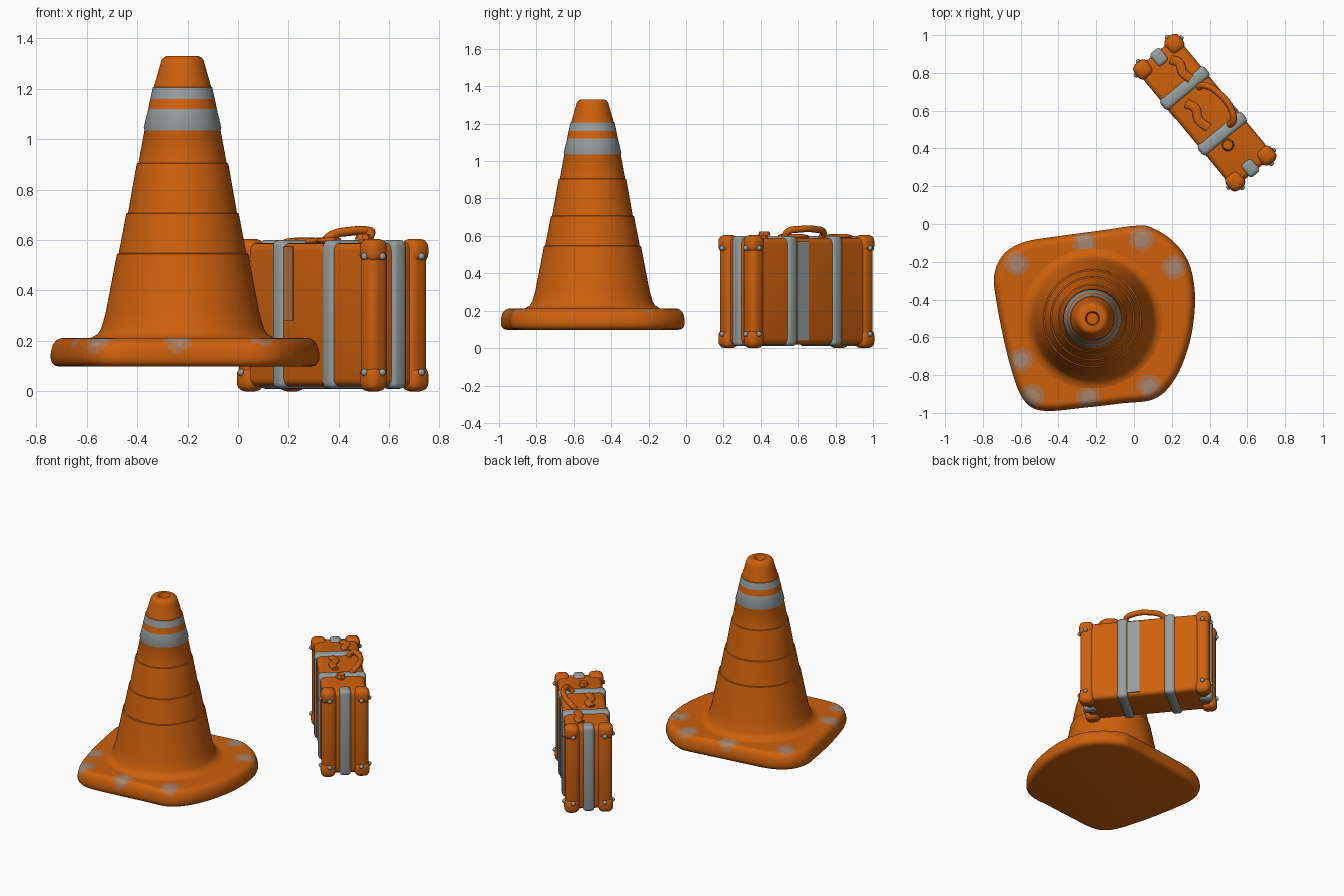
import bpy, bmesh, math
from mathutils import Vector, Matrix

if "Cube" in bpy.data.objects:
    bpy.data.objects.remove(bpy.data.objects["Cube"])


def material(name, rgb):
    m = bpy.data.materials.new(name)
    m.diffuse_color = (*rgb, 1)
    m.use_nodes = True
    m.node_tree.nodes["Principled BSDF"].inputs["Base Color"].default_value = m.diffuse_color
    return m


ORANGE = material("orange", (0.61, 0.118, 0.004))
GREY = material("grey", (0.31, 0.34, 0.34))
SMEAR = material("faded orange", (0.46, 0.17, 0.06))
WORN = material("worn core", (0.38, 0.24, 0.16))


def finish(name, bm, mats, matrix=Matrix(), angle=40):
    bmesh.ops.recalc_face_normals(bm, faces=bm.faces)
    me = bpy.data.meshes.new(name)
    bm.to_mesh(me)
    bm.free()
    for m in mats:
        me.materials.append(m)
    ob = bpy.data.objects.new(name, me)
    bpy.context.collection.objects.link(ob)
    ob.matrix_world = matrix
    bpy.ops.object.select_all(action='DESELECT')
    ob.select_set(True)
    bpy.context.view_layer.objects.active = ob
    bpy.ops.object.shade_smooth_by_angle(angle=math.radians(angle))
    return ob


def loft(bm, rings, cap_start=True, cap_end=True):
    vs = [[bm.verts.new(p) for p in r] for r in rings]
    n = len(vs[0])
    for a, b in zip(vs, vs[1:]):
        for i in range(n):
            j = (i + 1) % n
            bm.faces.new((a[i], a[j], b[j], b[i]))
    if cap_start:
        bm.faces.new(vs[0][::-1])
    if cap_end:
        bm.faces.new(vs[-1])


# cone body: lathed profile with small steps, grey bands chosen by height
CX, CY = -0.22, -0.5
profile = [(0.40, 0.205), (0.36, 0.213), (0.335, 0.228), (0.322, 0.25), (0.305, 0.31),
           (0.263, 0.53), (0.26, 0.545), (0.253, 0.548), (0.226, 0.69), (0.223, 0.705),
           (0.216, 0.708), (0.184, 0.89), (0.181, 0.903), (0.175, 0.906), (0.151, 1.035),
           (0.154, 1.045), (0.136, 1.12), (0.128, 1.16), (0.118, 1.205), (0.114, 1.207),
           (0.09, 1.29), (0.084, 1.312), (0.074, 1.325), (0.062, 1.33), (0.038, 1.33),
           (0.032, 1.322), (0.03, 1.27)]
bm = bmesh.new()
SEG = 72
loft(bm, [[(CX + r * math.cos(2 * math.pi * k / SEG), CY + r * math.sin(2 * math.pi * k / SEG), z)
           for k in range(SEG)] for r, z in profile])
for f in bm.faces:
    z = f.calc_center_median().z
    f.material_index = int(1.035 < z < 1.12 or 1.16 < z < 1.205)
finish("cone_body", bm, [ORANGE, GREY])

# cone base: smooth lopsided outline lofted in rings
outline = [(-0.74, -0.27), (-0.69, -0.16), (-0.58, -0.095), (-0.39, -0.063), (-0.18, -0.035),
           (0.0, -0.01), (0.085, -0.016), (0.2, -0.085), (0.285, -0.195), (0.32, -0.34),
           (0.317, -0.5), (0.285, -0.66), (0.217, -0.82), (0.11, -0.925), (-0.07, -0.95),
           (-0.26, -0.972), (-0.455, -0.99), (-0.55, -0.965), (-0.61, -0.885),
           (-0.655, -0.75), (-0.69, -0.61), (-0.73, -0.4)]
pts = [Vector(p) for p in outline]
smooth = []
for i in range(len(pts)):
    p0, p1, p2, p3 = (pts[(i + k) % len(pts)] for k in (-1, 0, 1, 2))
    for s in range(10):
        t = s / 10
        smooth.append(0.5 * (2 * p1 + (p2 - p0) * t + (2 * p0 - 5 * p1 + 4 * p2 - p3) * t * t
                             + (3 * p1 - p0 - 3 * p2 + p3) * t ** 3))
levels = [(0.93, 0.098), (0.97, 0.102), (0.99, 0.113), (1, 0.128), (1, 0.14), (1, 0.15),
          (0.996, 0.163), (0.988, 0.178), (0.976, 0.191), (0.958, 0.202), (0.935, 0.209)]
levels += [(0.915 - 0.02 * k, 0.211) for k in range(19)]
mid = Vector((-0.21, -0.5))
bm = bmesh.new()
loft(bm, [[(*(mid + (p - mid) * s), z) for p in smooth] for s, z in levels])
# worn patches around the rim
patches = [(-0.62, -0.21), (-0.26, -0.10), (0.04, -0.08), (0.21, -0.23),
           (-0.60, -0.72), (-0.54, -0.91), (-0.24, -0.92), (0.08, -0.86)]
for f in bm.faces:
    c = f.calc_center_median()
    d = min((c - Vector((x, y, 0.195))).length for x, y in patches)
    f.material_index = 0 if c.z < 0.12 or d > 0.066 else 1 if d > 0.043 else 2
finish("cone_base", bm, [ORANGE, SMEAR, WORN])

# suitcase frame: local x = length, local y = thickness
CASE = Matrix.Translation((0.375, 0.59, 0)) @ Matrix.Rotation(math.radians(-50.5), 4, 'Z')


def box(name, lo, hi, bevel, mat, segments=4):
    bm = bmesh.new()
    bmesh.ops.create_cube(bm, size=1)
    lo, hi = Vector(lo), Vector(hi)
    for v in bm.verts:
        v.co = (lo + hi) / 2 + Vector(a * b for a, b in zip(v.co, hi - lo))
    if bevel:
        bmesh.ops.bevel(bm, geom=bm.edges[:], offset=bevel, segments=segments,
                        profile=0.5, affect='EDGES')
    return finish(name, bm, [mat], CASE)


def mirrored_box(name, lo, hi, bevel, mat, sx, sy):
    a = (lo[0] * sx, lo[1] * sy, lo[2])
    b = (hi[0] * sx, hi[1] * sy, hi[2])
    box(name, [min(p) for p in zip(a, b)], [max(p) for p in zip(a, b)], bevel, mat)


def tube(name, path, radius, flat=1.0):
    cu = bpy.data.curves.new(name, 'CURVE')
    cu.dimensions = '3D'
    cu.bevel_depth = radius
    cu.bevel_resolution = 4
    cu.use_fill_caps = True
    cu.materials.append(ORANGE)
    sp = cu.splines.new('BEZIER')
    sp.bezier_points.add(len(path) - 1)
    for bp, p in zip(sp.bezier_points, path):
        bp.co = (p[0], p[1], p[2] / flat)
        bp.handle_left_type = bp.handle_right_type = 'AUTO'
    ob = bpy.data.objects.new(name, cu)
    bpy.context.collection.objects.link(ob)
    ob.matrix_world = CASE @ Matrix.Diagonal((1, 1, flat, 1))


# case shell and the two wrap-around straps
box("case_shell", (-0.408, -0.14, 0.02), (0.408, 0.14, 0.588), 0.03, ORANGE)
for u in (-0.167, 0.145):
    box("case_strap", (u - 0.037, -0.152, 0.01), (u + 0.037, 0.152, 0.6), 0.026, GREY)

# faded bands beside the straps
box("faded_band", (-0.13, -0.144, 0.28), (-0.075, -0.138, 0.575), 0, SMEAR)
box("grey_side_band", (0.03, 0.138, 0.04), (0.11, 0.144, 0.57), 0, GREY)

# end straps, corner posts, corner caps and rivets
for sx in (-1, 1):
    mirrored_box("end_strap", (0.335, -0.036, 0.01), (0.424, 0.036, 0.6), 0.022, GREY, sx, 1)
    for sy in (-1, 1):
        mirrored_box("corner_post", (0.335, 0.055, 0.015), (0.424, 0.148, 0.594), 0.032, ORANGE, sx, sy)
        for z0, z1, rz in ((0.0, 0.1, 0.075), (0.51, 0.605, 0.535)):
            mirrored_box("corner_cap", (0.335, 0.06, z0), (0.432, 0.154, z1), 0.034, ORANGE, sx, sy)
            for x, y in ((0.432, 0.1), (0.385, 0.153)):
                bm = bmesh.new()
                bmesh.ops.create_uvsphere(bm, u_segments=12, v_segments=8, radius=0.014,
                                          matrix=Matrix.Translation((x * sx, y * sy, rz)))
                finish("rivet", bm, [GREY], CASE)

# floppy carrying handle
tube("handle", [(-0.125, 0.06, 0.59), (-0.118, 0.085, 0.615), (-0.03, 0.122, 0.635),
                (0.08, 0.118, 0.635), (0.128, 0.09, 0.625), (0.135, 0.06, 0.59)], 0.018)

# wavy flat buckle strips on the top
tube("buckle_strip_back", [(-0.33, 0.04, 0.594), (-0.29, 0.062, 0.598),
                           (-0.24, 0.045, 0.598), (-0.185, 0.055, 0.598)], 0.024, 0.5)
tube("buckle_strip_front", [(-0.10, -0.045, 0.594), (-0.05, -0.025, 0.598),
                            (0.01, -0.05, 0.598), (0.075, -0.035, 0.598)], 0.024, 0.5)

# lock knob
box("lock_stem", (0.195, -0.03, 0.58), (0.225, 0.0, 0.61), 0.005, ORANGE)
bm = bmesh.new()
bmesh.ops.create_cone(bm, cap_ends=True, segments=8, radius1=0.034, radius2=0.026, depth=0.02,
                      matrix=Matrix.Translation((0.21, -0.015, 0.613)))
finish("lock_knob", bm, [ORANGE], CASE)
